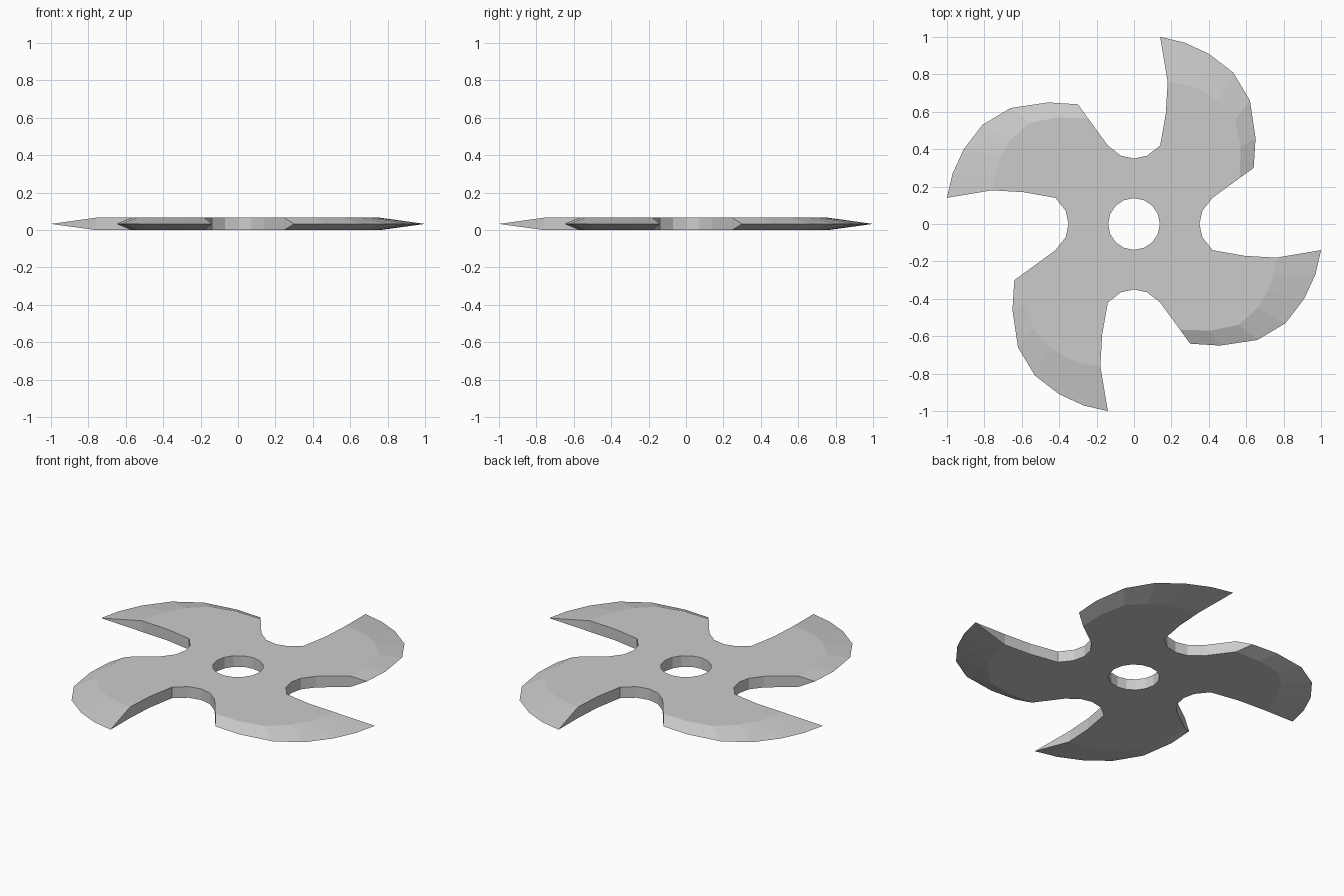
import bpy, bmesh, math
from mathutils import Matrix, Vector

if "Cube" in bpy.data.objects:
    bpy.data.objects.remove(bpy.data.objects["Cube"], do_unlink=True)

THICK = 0.066
MID = THICK / 2
HOLE_RADIUS = 0.138
HOLE_SIDES = 16

# One quarter of the outline: notch between blades, flat blade border, sharp rim
notch = [(-.14, .42), (-.07, .365), (0, .35), (.07, .365), (.14, .42), (.17, .59)]
border = [(.18, .76), (.27, .745), (.36, .715), (.45, .66), (.54, .56), (.57, .41), (.565, .246)]
rim = [(.14, 1), (.27, .97), (.40, .91), (.53, .81), (.62, .66), (.65, .46), (.64, .30)]

steel = bpy.data.materials.new("light grey steel")
steel.use_nodes = True
colour = (0.6, 0.6, 0.6, 1)
steel.diffuse_color = colour
steel.node_tree.nodes["Principled BSDF"].inputs["Base Color"].default_value = colour

bm = bmesh.new()


def ring(points, z):
    """Repeat a quarter of the outline four times, clockwise."""
    verts = []
    for k in range(4):
        turn = Matrix.Rotation(-k * math.pi / 2, 3, 'Z')
        verts += [bm.verts.new(turn @ Vector((x, y, z))) for x, y in points]
    return verts


def hole_ring(z):
    return [bm.verts.new((HOLE_RADIUS * math.sin(math.tau * i / HOLE_SIDES),
                          HOLE_RADIUS * math.cos(math.tau * i / HOLE_SIDES), z))
            for i in range(HOLE_SIDES)]


def loop_edges(verts):
    return [bm.edges.new((v, verts[i - 1])) for i, v in enumerate(verts)]


# Flat top and bottom with the round centre hole
top, bottom = ring(notch + border, THICK), ring(notch + border, 0)
hole_top, hole_bottom = hole_ring(THICK), hole_ring(0)
for outer, inner, up in ((top, hole_top, 1), (bottom, hole_bottom, -1)):
    bmesh.ops.triangle_fill(bm, use_beauty=True, normal=(0, 0, up),
                            edges=loop_edges(outer) + loop_edges(inner))

# Wall of the centre hole
for i in range(HOLE_SIDES):
    bm.faces.new((hole_top[i - 1], hole_top[i], hole_bottom[i], hole_bottom[i - 1]))

# Notch walls, ground blade bevels and pointed blade ends
edge = ring(rim, MID)
per, n, m = len(notch + border), len(notch), len(rim)
for k in range(4):
    a, e = k * per, k * m
    for i in range(a, a + n):
        bm.faces.new((top[i], top[i + 1], bottom[i + 1], bottom[i]))
    for i in range(m - 1):
        b = a + n + i
        for side in (top, bottom):
            bm.faces.new((side[b], side[b + 1], edge[e + i + 1], edge[e + i]))
    first, last = a + n, a + per - 1
    following = (last + 1) % len(top)
    bm.faces.new((top[first], edge[e], bottom[first]))
    bm.faces.new((top[last], edge[e + m - 1], bottom[last]))
    bm.faces.new((top[last], top[following], bottom[following], bottom[last]))

bmesh.ops.recalc_face_normals(bm, faces=bm.faces)
mesh = bpy.data.meshes.new("four_bladed_disc")
bm.to_mesh(mesh)
bm.free()
mesh.materials.append(steel)
disc = bpy.data.objects.new("four_bladed_disc", mesh)
bpy.context.collection.objects.link(disc)
